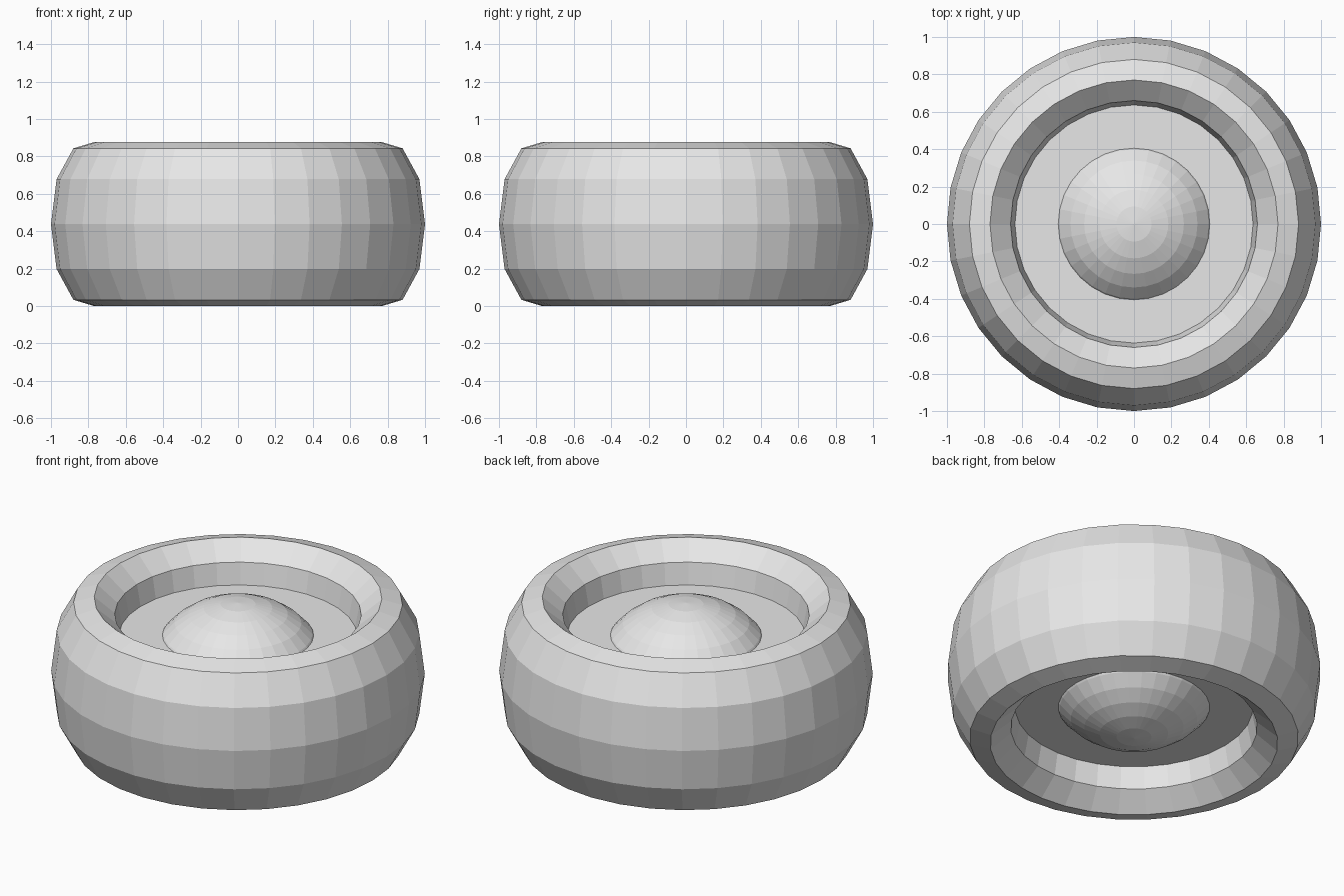
import bpy, bmesh, math

if "Cube" in bpy.data.objects:
    bpy.data.objects.remove(bpy.data.objects["Cube"])

SEG = 32
MID = 0.438

grey = bpy.data.materials.new("plain grey")
grey.diffuse_color = (0.8, 0.8, 0.8, 1)
grey.use_nodes = True
grey.node_tree.nodes["Principled BSDF"].inputs["Base Color"].default_value = grey.diffuse_color


def finish(name, bm):
    bmesh.ops.recalc_face_normals(bm, faces=bm.faces)
    me = bpy.data.meshes.new(name)
    bm.to_mesh(me)
    bm.free()
    me.materials.append(grey)
    ob = bpy.data.objects.new(name, me)
    bpy.context.collection.objects.link(ob)
    return ob


# Tyre: closed profile (radius, height above mid plane), mirrored and revolved
half = [(0.97, 0.24), (0.88, 0.405), (0.77, 0.438), (0.66, 0.342), (0.635, 0.21)]
profile = [(1.0, 0)] + half + [(0.635, 0)] + [(r, -h) for r, h in reversed(half)]
bm = bmesh.new()
rings = []
for i in range(SEG):
    a = 2 * math.pi * i / SEG
    rings.append([bm.verts.new((r * math.cos(a), r * math.sin(a), MID + h)) for r, h in profile])
n = len(profile)
for i in range(SEG):
    p, q = rings[i], rings[(i + 1) % SEG]
    for j in range(n):
        k = (j + 1) % n
        bm.faces.new((p[j], q[j], q[k], p[k]))
finish("tyre", bm)

# Wheel disc: flat plate on both sides of the wheel
bm = bmesh.new()
bmesh.ops.create_cone(bm, cap_ends=True, segments=SEG, radius1=0.642, radius2=0.642, depth=0.436)
bmesh.ops.translate(bm, verts=bm.verts, vec=(0, 0, MID))
finish("wheel_disc", bm)

# Hub: squashed ball poking out of both faces of the disc
bm = bmesh.new()
bmesh.ops.create_uvsphere(bm, u_segments=SEG, v_segments=16, radius=1)
bmesh.ops.scale(bm, verts=bm.verts, vec=(0.48, 0.48, 0.41))
bmesh.ops.translate(bm, verts=bm.verts, vec=(0, 0, MID))
finish("hub", bm)
